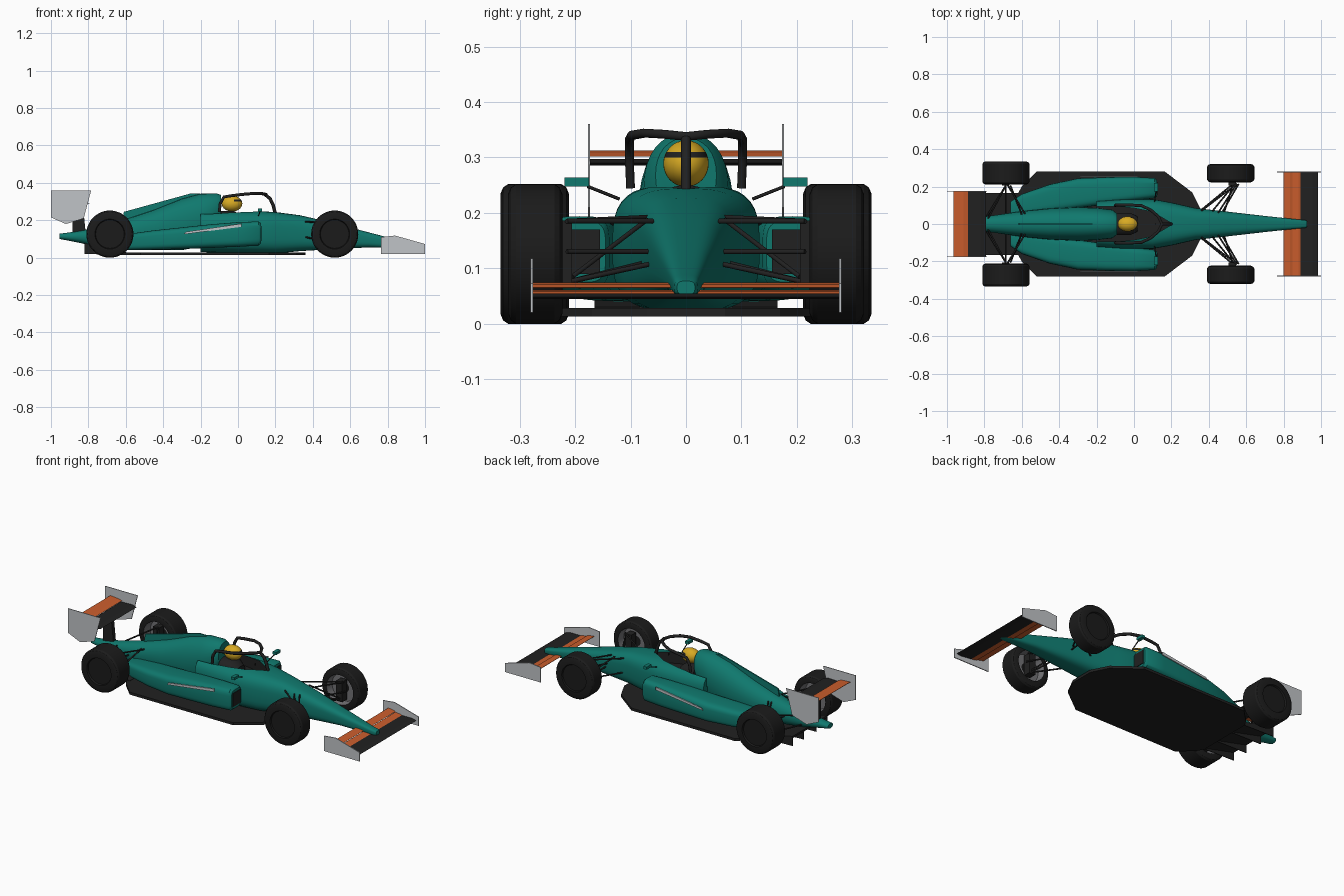
import bpy, bmesh, math
from mathutils import Vector

if "Cube" in bpy.data.objects:
    bpy.data.objects.remove(bpy.data.objects["Cube"])


def material(name, rgb):
    m = bpy.data.materials.new(name)
    m.diffuse_color = (*rgb, 1)
    m.use_nodes = True
    m.node_tree.nodes["Principled BSDF"].inputs["Base Color"].default_value = m.diffuse_color
    return m


TEAL = material("teal paint", (0.005, 0.19, 0.155))
BLACK = material("carbon black", (0.015, 0.015, 0.015))
TYRE = material("tyre rubber", (0.011, 0.011, 0.011))
ORANGE = material("orange flap", (0.60, 0.112, 0.026))
GREY = material("light grey plate", (0.53, 0.55, 0.57))
RIM = material("rim grey", (0.17, 0.17, 0.18))
YELLOW = material("helmet yellow", (0.68, 0.40, 0.017))


def finish(name, bm, mats, smooth=None):
    bmesh.ops.recalc_face_normals(bm, faces=bm.faces)
    me = bpy.data.meshes.new(name)
    bm.to_mesh(me)
    bm.free()
    for m in mats:
        me.materials.append(m)
    ob = bpy.data.objects.new(name, me)
    bpy.context.collection.objects.link(ob)
    if smooth:
        bpy.ops.object.select_all(action='DESELECT')
        ob.select_set(True)
        bpy.context.view_layer.objects.active = ob
        bpy.ops.object.shade_smooth_by_angle(angle=math.radians(smooth))
    return ob


def skin(bm, rings, closed=False, caps=True):
    """Bridge equal-length vertex rings."""
    rows = [[bm.verts.new(p) for p in r] for r in rings]
    n = len(rows[0])
    pairs = list(zip(rows, rows[1:])) + ([(rows[-1], rows[0])] if closed else [])
    for a, b in pairs:
        for i in range(n):
            bm.faces.new((a[i], a[(i + 1) % n], b[(i + 1) % n], b[i]))
    if caps:
        bm.faces.new(rows[0])
        bm.faces.new(rows[-1])


def loft(name, stations, mats, power=2.0, n=32):
    """Stations: x, inner y, outer y, bottom z, top z, as superellipse rings."""
    def sp(v):
        return math.copysign(abs(v) ** (2 / power), v)
    rings = []
    for x, y0, y1, z0, z1 in stations:
        angles = [2 * math.pi * i / n for i in range(n)]
        rings.append([(x, (y0 + y1) / 2 + (y1 - y0) / 2 * sp(math.cos(a)),
                       (z0 + z1) / 2 + (z1 - z0) / 2 * sp(math.sin(a))) for a in angles])
    bm = bmesh.new()
    skin(bm, rings)
    return finish(name, bm, mats, 40)


def prism(name, pts, lo, hi, mat, axis='y'):
    """Extrude an outline: (x, z) along y, or (x, y) along z."""
    def at(p, d):
        return (p[0], d, p[1]) if axis == 'y' else (p[0], p[1], d)
    bm = bmesh.new()
    skin(bm, [[at(p, lo) for p in pts], [at(p, hi) for p in pts]])
    return finish(name, bm, [mat])


def tube(name, pts, r, mat=BLACK):
    cu = bpy.data.curves.new(name, 'CURVE')
    cu.dimensions = '3D'
    cu.bevel_depth = r
    cu.bevel_resolution = 2
    cu.use_fill_caps = True
    s = cu.splines.new('POLY')
    s.points.add(len(pts) - 1)
    for p, co in zip(s.points, pts):
        p.co = (*co, 1)
    cu.materials.append(mat)
    ob = bpy.data.objects.new(name, cu)
    bpy.context.collection.objects.link(ob)


def box(name, c, s, mat):
    pts = [(c[0] + i * s[0] / 2, c[2] + k * s[2] / 2) for i, k in ((-1, -1), (1, -1), (1, 1), (-1, 1))]
    return prism(name, pts, c[1] - s[1] / 2, c[1] + s[1] / 2, mat)


def wheel(name, x, y, half, s):
    w, r = half, 0.126
    prof = [(0.001, w * .85), (.076, w * .85), (.08, w), (.108, w), (.12, w - .005), (r, w - .014),
            (r, .014 - w), (.12, .005 - w), (.108, -w), (.088, -w), (.082, -w * .1), (.03, -w * .1), (.001, -w * .1)]
    n = 48
    rings = [[(x + q * math.cos(2 * math.pi * i / n), y + s * t, r + q * math.sin(2 * math.pi * i / n))
              for i in range(n)] for q, t in prof]
    bm = bmesh.new()
    skin(bm, rings)
    # Grey dished rim on the inboard side
    for f in bm.faces:
        c = f.calc_center_median()
        d = math.hypot(c.x - x, c.z - r)
        if .03 < d < .09 and (c.y - y) * s < -w * .05:
            f.material_index = 1
    finish(name, bm, [TYRE, RIM], 30)


# Monocoque and nose
tub = loft("monocoque", [(x, -w, w, a, b) for x, w, a, b in (
    (-.2, .122, .03, .25), (-.05, .133, .025, .252), (.1, .133, .022, .25), (.2, .115, .022, .244),
    (.33, .085, .035, .227), (.5, .066, .045, .188), (.7, .043, .055, .135),
    (.88, .024, .05, .088), (.915, .021, .049, .081), (.925, .016, .053, .077))], [TEAL, BLACK], 3.2, 40)

# Cockpit opening
half = [(.2, .004), (.1, .065), (0, .085), (-.1, .095), (-.25, .092)]
cut = prism("cockpit_cutter", half + [(x, -y) for x, y in reversed(half)], .18, .3, TEAL, 'z')
cut.data.materials.append(BLACK)
for p in cut.data.polygons:
    p.material_index = 1
cut.hide_render = True
cut.hide_viewport = True
mod = tub.modifiers.new("cockpit", 'BOOLEAN')
mod.operation = 'DIFFERENCE'
mod.solver = 'EXACT'
mod.object = cut

# Engine cover with intake hump and spine fin
loft("engine_cover", [(x, -w, w, a, b) for x, w, a, b in (
    (-.09, .055, .2, .335), (-.115, .076, .15, .344), (-.2, .086, .06, .342), (-.3, .09, .04, .315),
    (-.45, .083, .04, .255), (-.6, .068, .045, .205), (-.78, .042, .065, .155),
    (-.9, .03, .09, .135), (-.955, .024, .1, .128))], [TEAL], 2.2)
prism("spine_fin", [(-.2, .343), (-.25, .344), (-.61, .245), (-.62, .19), (-.3, .29)], -.004, .004, TEAL)

# Floor and diffuser
half = [(.36, .07), (.31, .17), (.165, .28), (-.52, .28), (-.6, .2), (-.62, .165)]
prism("floor", half + [(x, -y) for x, y in reversed(half)], .013, .028, BLACK, 'z')
prism("diffuser_ramp", [(-.6, .014), (-.6, .03), (-.82, .078), (-.82, .066)], -.165, .165, BLACK)
for y in (-.163, -.06, .06, .163):
    prism("diffuser_fin", [(-.6, .014), (-.6, .03), (-.82, .075), (-.82, .02)], y - .002, y + .002, BLACK)

# Front and rear wing planes
def plane(name, x0, z0, x1, z1, t, w, mat):
    xm, zm = x0 + .3 * (x1 - x0), z0 + .3 * (z1 - z0)
    prism(name, [(x0, z0), (xm, zm + t / 2), (x1, z1 + .001), (x1, z1 - .001), (xm, zm - t / 2)], -w, w, mat)


plane("front_wing_main", .985, .048, .885, .053, .01, .277, BLACK)
plane("front_flap_lower", .892, .053, .846, .06, .006, .277, ORANGE)
plane("front_flap_upper", .848, .065, .8, .073, .006, .277, ORANGE)
plane("rear_wing_main", -.79, .29, -.895, .294, .012, .173, BLACK)
plane("rear_flap", -.888, .302, -.965, .312, .007, .173, ORANGE)
prism("rear_pylon", [(-.815, .14), (-.885, .125), (-.885, .29), (-.83, .29)], -.012, .012, BLACK)

# Helmet with visor band
bm = bmesh.new()
bmesh.ops.create_uvsphere(bm, u_segments=32, v_segments=24, radius=1)
for f in bm.faces:
    c = f.calc_center_median()
    if c.x > .25 and .2 < c.z < .5:
        f.material_index = 1
for v in bm.verts:
    v.co = Vector((-.032 + v.co.x * .055, v.co.y * .041, .289 + v.co.z * .042))
finish("helmet", bm, [YELLOW, BLACK], 40)
loft("driver_body", [(-.09, -.06, .06, .17, .25), (-.02, -.06, .06, .17, .25), (.02, -.04, .04, .17, .22)], [BLACK])

# Cockpit guard hoop and pillar
side = [(-.1, .1, .245), (-.095, .102, .29), (-.075, .102, .325), (-.03, .102, .332),
        (.04, .098, .34), (.09, .075, .344), (.13, .04, .342), (.15, 0, .338)]
tube("guard_hoop", side + [(x, -y, z) for x, y, z in reversed(side[:-1])], .0085)
tube("guard_pillar", [(.145, 0, .338), (.172, 0, .315), (.188, 0, .28), (.2, 0, .235)], .009)
tube("sensor_mast", [(.115, 0, .25), (.115, 0, .262)], .004)

for s in (1, -1):
    # Wheels
    wheel("front_wheel", .517, s * .272, .049, s)
    wheel("rear_wheel", -.685, s * .273, .062, s)

    # Sidepod, intake and side stripe
    loft("sidepod", [(x, s * a, s * b, c, d) for x, a, b, c, d in (
        (.122, .145, .236, .075, .185), (.11, .138, .246, .064, .194), (0, .125, .252, .058, .19),
        (-.15, .105, .25, .052, .178), (-.3, .085, .244, .046, .162), (-.45, .065, .212, .042, .146),
        (-.6, .045, .16, .04, .125), (-.66, .04, .12, .045, .11))], [TEAL], 4)
    box("sidepod_intake", (.123, s * .19, .13), (.005, .07, .08), BLACK)
    prism("side_stripe", [(-.29, .125), (-.28, .138), (.02, .182), (.02, .165)], s * .252, s * .257, GREY)

    # Wing endplates
    prism("front_endplate", [(.765, .02), (1, .02), (1, .073), (.84, .118), (.765, .11)],
          s * .276, s * .281, GREY)
    prism("rear_endplate", [(-1, .36), (-.785, .36), (-.825, .21), (-.92, .18), (-1, .215)],
          s * .173, s * .177, GREY)

    # Mirrors
    box("mirror", (.118, s * .197, .256), (.022, .044, .016), TEAL)
    tube("mirror_stalk", [(.118, s * .178, .248), (.11, s * .12, .225)], .003)

    # Suspension arms, uprights and driveshafts
    arms = [((.55, .215, .185), (.36, .07, .192)), ((.55, .215, .185), (.45, .06, .185)),
            ((.53, .215, .075), (.36, .075, .11)), ((.53, .215, .075), (.48, .055, .11)),
            ((.53, .205, .085), (.42, .07, .188)), ((.56, .215, .13), (.47, .06, .13)),
            ((-.68, .215, .185), (-.58, .05, .18)), ((-.68, .215, .185), (-.78, .03, .14)),
            ((-.68, .215, .075), (-.57, .05, .09)), ((-.68, .215, .075), (-.79, .035, .09)),
            ((-.66, .205, .085), (-.6, .05, .18)), ((-.685, .22, .126), (-.685, .04, .12))]
    for a, b in arms:
        tube("suspension_arm", [(a[0], s * a[1], a[2]), (b[0], s * b[1], b[2])], .0045)
    for x in (.525, -.685):
        box("wheel_upright", (x, s * .228, .126), (.04, .045, .12), BLACK)
